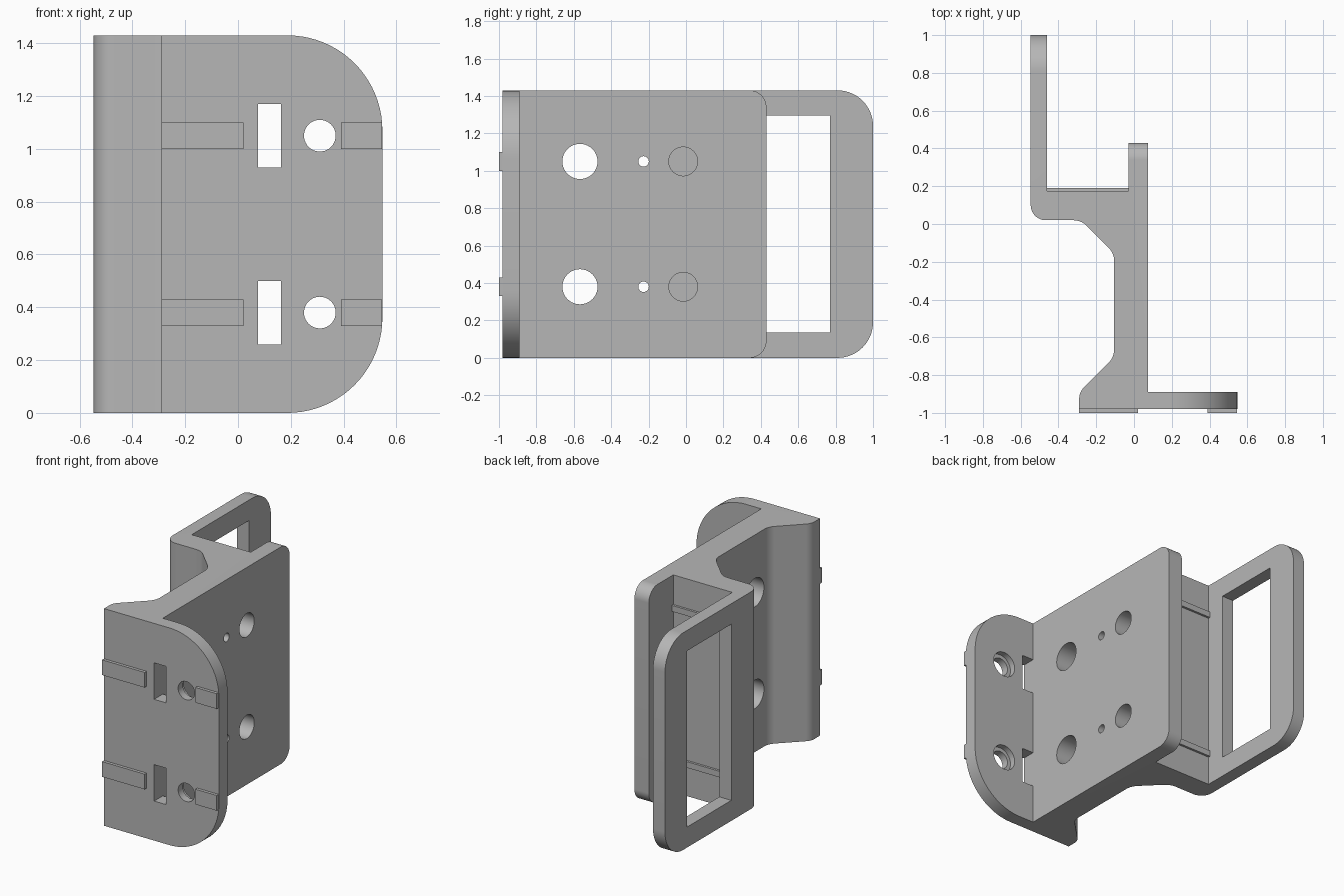
import bpy, bmesh, math
from mathutils import Vector

cube = bpy.data.objects.get("Cube")
if cube:
    bpy.data.objects.remove(cube, do_unlink=True)

H = 1.43                      # overall height
X = 0.547                     # half width

grey = bpy.data.materials.new("bracket grey")
grey.use_nodes = True
GREY = (0.47, 0.47, 0.47, 1)
grey.diffuse_color = GREY
grey.node_tree.nodes["Principled BSDF"].inputs["Base Color"].default_value = GREY


def fillet(corners, steps=10):
    """Round the corners (a, b, radius) of a polygon."""
    out = []
    for i, (a, b, r) in enumerate(corners):
        p = Vector((a, b))
        if not r:
            out.append(p)
            continue
        u = (Vector(corners[i - 1][:2]) - p).normalized()
        v = (Vector(corners[(i + 1) % len(corners)][:2]) - p).normalized()
        half = u.angle(v) / 2
        c = p + (u + v).normalized() * r / math.sin(half)
        s, e = p + u * r / math.tan(half) - c, p + v * r / math.tan(half) - c
        sweep = s.angle(e)
        for k in range(steps + 1):
            t = k / steps
            out.append(c + (s * math.sin((1 - t) * sweep) + e * math.sin(t * sweep)) / math.sin(sweep))
    return out


def prism(name, points, axis, lo, hi):
    """Extrude a 2D outline along an axis: x uses (y, z), y uses (x, z), z uses (x, y)."""
    i = "xyz".index(axis)
    bm = bmesh.new()
    verts = []
    for p in points:
        co = list(p)
        co.insert(i, lo)
        verts.append(bm.verts.new(co))
    face = bm.faces.new(verts)
    ext = bmesh.ops.extrude_face_region(bm, geom=[face])
    shift = Vector([hi - lo if k == i else 0 for k in range(3)])
    bmesh.ops.translate(bm, vec=shift, verts=[g for g in ext["geom"] if isinstance(g, bmesh.types.BMVert)])
    bmesh.ops.recalc_face_normals(bm, faces=bm.faces)
    mesh = bpy.data.meshes.new(name)
    bm.to_mesh(mesh)
    bm.free()
    mesh.materials.append(grey)
    ob = bpy.data.objects.new(name, mesh)
    bpy.context.collection.objects.link(ob)
    return ob


def rect(a0, a1, b0, b1):
    return [(a0, b0), (a1, b0), (a1, b1), (a0, b1)]


def circle(a, b, r, n=40):
    return [(a + r * math.cos(2 * math.pi * k / n), b + r * math.sin(2 * math.pi * k / n)) for k in range(n)]


def corner(edge, r, top):
    """Waste outside a rounded corner at the given edge, top or bottom."""
    arc = [(edge - r + r * math.sin(k * math.pi / 40), H - r + r * math.cos(k * math.pi / 40)) for k in range(21)]
    pts = arc + [(edge + 0.1, H - r), (edge + 0.1, H + 0.1), (edge - r, H + 0.1)]
    return pts if top else [(a, H - b) for a, b in pts]


# Main body: constant section with both plates and the front flange
section = [(-X, 1, 0), (-X, 0.02, 0.08), (-0.28, 0.02, 0.1), (-0.105, -0.155, 0.1),
           (-0.105, -0.705, 0.1), (-0.29, -0.89, 0.08), (-0.29, -0.98, 0), (X, -0.98, 0),
           (X, -0.89, 0), (0.075, -0.89, 0), (0.075, 0.43, 0), (-0.03, 0.43, 0),
           (-0.03, 0.175, 0), (-0.46, 0.175, 0), (-0.46, 1, 0)]
body = prism("bracket_body", fillet(section), "z", 0, H)


def cut(points, axis, lo, hi):
    tool = prism("cutter", points, axis, lo, hi)
    tool.hide_render = True
    mod = body.modifiers.new("cut", "BOOLEAN")
    mod.operation = "DIFFERENCE"
    mod.solver = "EXACT"
    mod.object = tool
    bpy.context.view_layer.objects.active = body
    bpy.ops.object.modifier_apply(modifier=mod.name)
    bpy.data.objects.remove(tool, do_unlink=True)


# Rounded corners on the flange and the two plates
for top in (True, False):
    cut(corner(X, 0.36, top), "y", -1.1, -0.8)
    cut(corner(0.43, 0.09, top), "x", -0.2, 0.2)
    cut(corner(1.0, 0.19, top), "x", -0.7, -0.3)

# Window in the rear plate
cut(rect(0.31, 0.77, 0.135, 1.295), "x", -0.7, -0.3)

# Slots, stepped flange holes and main plate holes, in two rows
for z in (0.38, 1.05):
    cut(rect(0.075, 0.162, z - 0.12, z + 0.12), "y", -1.1, -0.8)
    cut(circle(0.31, z, 0.06), "y", -1.1, -0.8)
    cut(circle(0.31, z, 0.085), "y", -0.93, -0.8)
    cut(circle(-0.567, z, 0.094), "x", -0.3, 0.3)
    cut(circle(-0.227, z, 0.028), "x", -0.3, 0.3)
    cut(circle(-0.015, z, 0.077), "x", -0.03, 0.3)

# Raised pads on the front and ribs in the rear channel
parts = [body]
for row, z, rib in (("lower", 0.38, 0.215), ("upper", 1.05, 1.215)):
    parts.append(prism(row + "_wide_pad", rect(-0.29, 0.02, z - 0.05, z + 0.05), "y", -1, -0.97))
    parts.append(prism(row + "_narrow_pad", rect(0.39, X - 0.002, z - 0.05, z + 0.05), "y", -1, -0.97))
    parts.append(prism(row + "_channel_rib", rect(-0.47, -0.02, rib - 0.02, rib + 0.02), "y", 0.16, 0.19))

# Smooth fillets, sharp edges
bpy.ops.object.select_all(action="DESELECT")
for ob in parts:
    ob.select_set(True)
bpy.context.view_layer.objects.active = body
bpy.ops.object.shade_smooth_by_angle(angle=math.radians(30))
